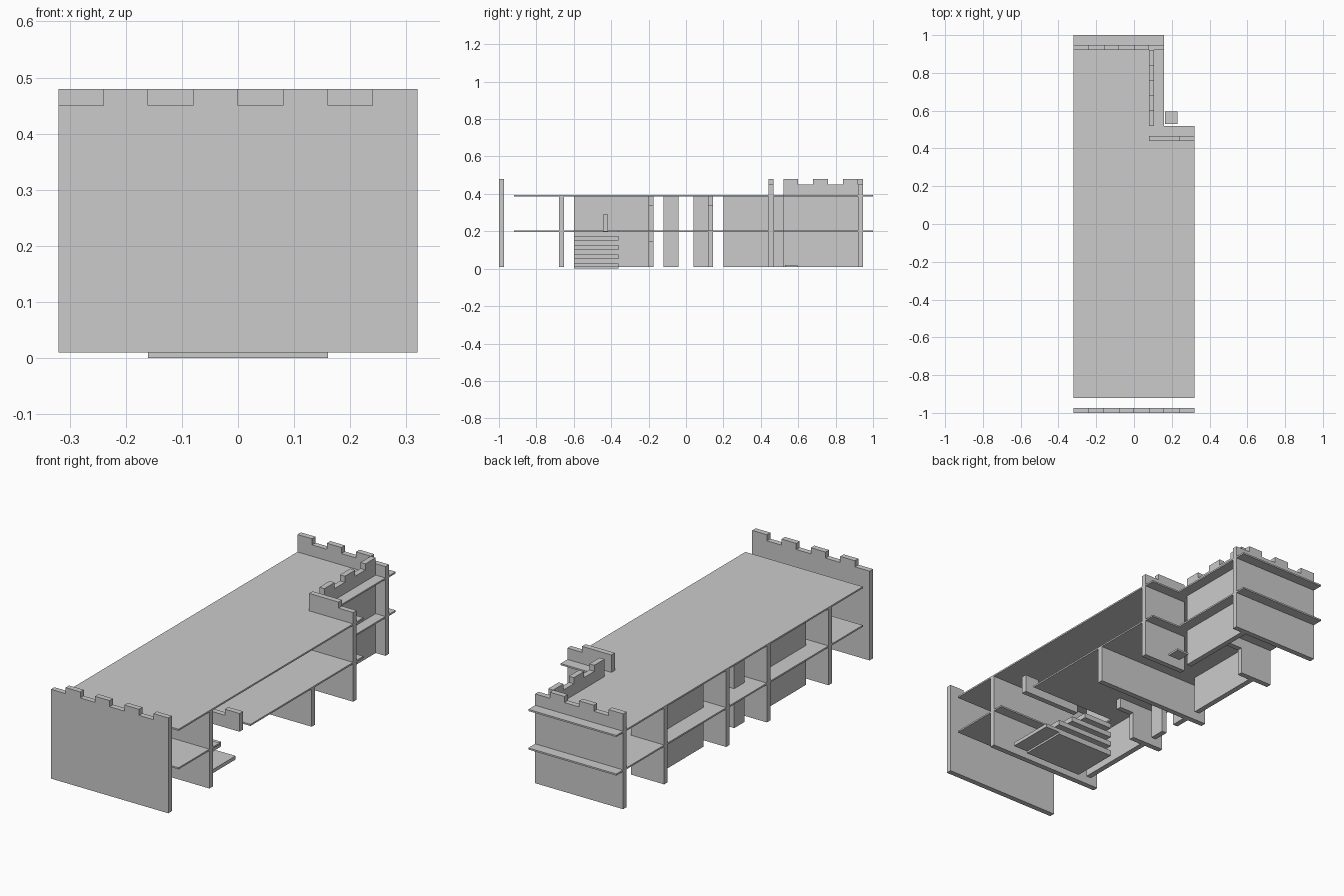
import bpy, bmesh

if "Cube" in bpy.data.objects:
    bpy.data.objects.remove(bpy.data.objects["Cube"])

mat = bpy.data.materials.new("plain_grey")
mat.diffuse_color = (0.6, 0.6, 0.6, 1)
mat.use_nodes = True
mat.node_tree.nodes["Principled BSDF"].inputs["Base Color"].default_value = mat.diffuse_color
T = 0.027            # board thickness
FLOOR, LOW, TOP = 0.01, 0.2, 0.39
DECK_T = 0.008


def prism(name, pts, place, depth):
    """Extrude a 2D outline; place maps (u, v) to 3D, depth is the offset."""
    bm = bmesh.new()
    face = bm.faces.new([bm.verts.new(place(u, v)) for u, v in pts])
    out = bmesh.ops.extrude_face_region(bm, geom=[face])
    verts = [g for g in out["geom"] if isinstance(g, bmesh.types.BMVert)]
    bmesh.ops.translate(bm, verts=verts, vec=depth)
    bmesh.ops.recalc_face_normals(bm, faces=bm.faces)
    me = bpy.data.meshes.new(name)
    bm.to_mesh(me)
    bm.free()
    me.materials.append(mat)
    ob = bpy.data.objects.new(name, me)
    bpy.context.collection.objects.link(ob)
    return ob


def box(name, x0, x1, y0, y1, z0, z1):
    return prism(name, [(x0, y0), (x1, y0), (x1, y1), (x0, y1)],
                 lambda u, v: (u, v, z0), (0, 0, z1 - z0))


def battlement(u0, z0, z_notch, z_top, pattern):
    """Wall outline whose top steps every 0.08: 1 is raised, 0 is a notch."""
    w = 0.08
    pts = [(u0 + w * len(pattern), z0), (u0, z0)]
    for i, p in enumerate(pattern):
        z = z_top if p else z_notch
        if i and pattern[i - 1] == p:
            pts.pop()
        else:
            pts.append((u0 + w * i, z))
        pts.append((u0 + w * (i + 1), z))
    return pts


def wall_x(name, y, *args):
    prism(name, battlement(*args), lambda u, v: (u, y, v), (0, T, 0))


def wall_y(name, x, *args):
    prism(name, battlement(*args), lambda u, v: (x, u, v), (T, 0, 0))


# Battlemented outer walls
wall_x("front_wall", -1.0, -0.32, FLOOR, 0.45, 0.48, [0, 1] * 4)
wall_x("back_wall", 0.92, -0.32, FLOOR, 0.45, 0.48, [1, 0] * 3)
wall_x("corner_wall", 0.44, 0.08, FLOOR, 0.45, 0.48, [1, 1, 0])
wall_y("side_wall", 0.08, 0.52, FLOOR, 0.45, 0.48, [1, 0, 1, 0, 1])
wall_x("stair_railing", -0.445, 0.0, LOW, 0.26, 0.29, [0, 1, 0, 1])

# Decks: the lower one has an opening for the stairs
back = [(0.32, 0.52), (0.16, 0.52), (0.16, 1.0), (-0.32, 1.0)]
start = [(-0.32, -0.92), (0.32, -0.92)]
hole = [(0.32, -0.6), (-0.16, -0.6), (-0.16, -0.36), (0.32, -0.36)]
for name, pts, z in (("top_deck", start + back, TOP),
                     ("lower_deck", start + hole + back, LOW)):
    prism(name, pts, lambda u, v, z=z: (u, v, z - DECK_T / 2), (0, 0, DECK_T))

# Cross walls
box("front_cross_wall", -0.32, 0.32, -0.68, -0.68 + T, FLOOR, TOP)
box("middle_cross_wall", -0.32, 0.32, 0.117, 0.117 + T, FLOOR, LOW)
box("middle_upper_post", -0.32, -0.14, 0.117, 0.117 + T, LOW, TOP)
box("middle_lintel", -0.14, -0.06, 0.117, 0.117 + T, 0.335, TOP)
for i, y in enumerate((-0.2, 0.6)):
    box(f"partition_post_{i}", -0.32, -0.14, y, y + T, FLOOR, TOP)
    for j, z in enumerate((LOW, TOP)):
        box(f"partition_lintel_{i}_{j}", -0.14, -0.06, y, y + T, z - 0.055, z)

# Long inner panels with a doorway gap
for i, (y0, y1) in enumerate(((-0.6, -0.2), (-0.12, -0.04),
                              (0.04, 0.117), (0.2, 0.6))):
    box(f"inner_panel_{i}", -0.235, -0.235 + T, y0, y1, FLOOR, TOP)

# Stacked stair boards, each shorter than the one below
box("stair_foot", -0.16, 0.16, -0.6, -0.362, 0.0, 0.01)
for i in range(4):
    z = 0.003 + 0.049 * i
    box(f"stair_board_{i}", -0.16, 0.24 - 0.08 * i, -0.6, -0.362,
        max(z, 0.01), z + 0.025)

# Small loose plate by the corner
box("floor_plate", 0.163, 0.23, 0.53, 0.595, 0.01, 0.02)
